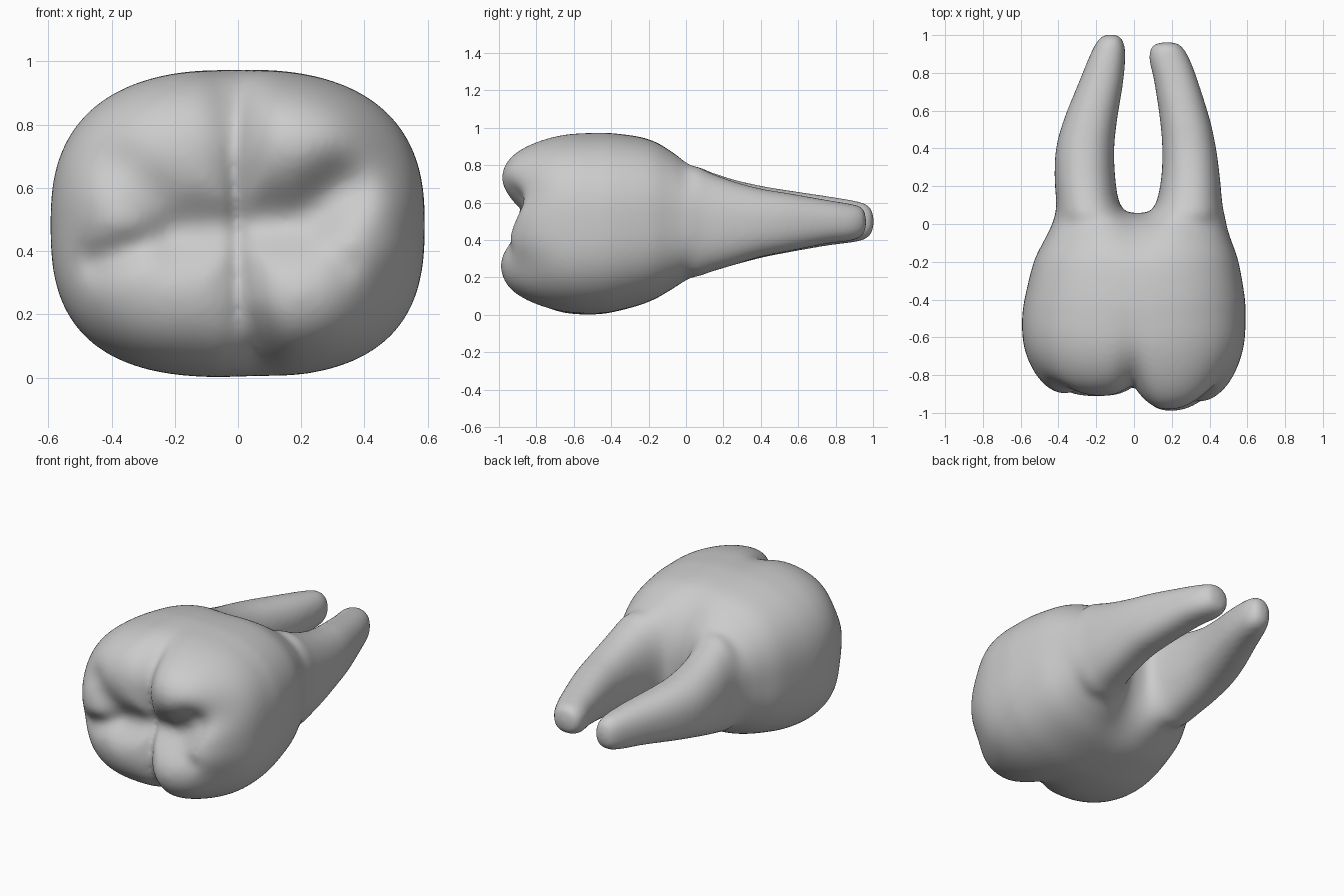
import bpy, bmesh, math
from mathutils import Vector

if "Cube" in bpy.data.objects:
    bpy.data.objects.remove(bpy.data.objects["Cube"])

SIDES = 128
MID_Z = 0.485


def section(xl, xr, zb, zt, power, pinch=0.0):
    """Superellipse cross-section as (x, z) points; pinch narrows its waist."""
    pts, mid = [], (zb + zt) / 2
    for i in range(SIDES):
        a = 2 * math.pi * i / SIDES
        c, s = math.cos(a), math.sin(a)
        p = power + 0.2 * (s < 0)
        x = (xl + xr) / 2 + math.copysign(abs(c) ** (2 / p), c) * (xr - xl) / 2
        v = math.copysign(abs(s) ** (2 / p), s) * (zt - zb) / 2
        pts.append((x, mid + v * (1 - pinch * math.exp(-((x - 0.025) / 0.12) ** 2))))
    return pts


def smooth_stations(rows, steps=6):
    """Catmull-Rom interpolation of loft stations."""
    out = []
    for i in range(len(rows) - 1):
        p = [rows[max(i - 1, 0)], rows[i], rows[i + 1], rows[min(i + 2, len(rows) - 1)]]
        for k in range(steps):
            t = k / steps
            out.append([0.5 * (2 * b + (c - a) * t + (2 * a - 5 * b + 4 * c - d) * t * t
                               + (3 * b - a - 3 * c + d) * t ** 3) for a, b, c, d in zip(*p)])
    return out + [rows[-1]]


def skin(bm, rings):
    """Closed tube through rings of 3D points."""
    vr = [[bm.verts.new(p) for p in r] for r in rings]
    for a, b in zip(vr, vr[1:]):
        for i in range(SIDES):
            j = (i + 1) % SIDES
            bm.faces.new((a[i], a[j], b[j], b[i]))
    bm.faces.new(vr[0])
    bm.faces.new(vr[-1][::-1])


def loft(rows, power):
    return [[(x, r[0], z) for x, z in section(*r[1:5], power, *r[5:])] for r in smooth_stations(rows)]


def line_dist(x, z, line):
    p, best = Vector((x, z)), 9
    for a, b in zip(line, line[1:]):
        a, b = Vector(a), Vector(b)
        t = max(0, min(1, (p - a).dot(b - a) / (b - a).length_squared))
        best = min(best, (p - a - t * (b - a)).length)
    return best


# chewing surface: cusps (x, z, height, width) and grooves (path, depth, width)
CUSPS = [(0.23, 0.8, 0.125, 0.23), (0.22, 0.2, 0.122, 0.22), (-0.28, 0.8, 0.045, 0.24),
         (-0.28, 0.2, 0.045, 0.22), (0.45, 0.46, 0.075, 0.16), (-0.43, 0.54, 0.045, 0.15)]
CROSS = [(0, 0.95), (-0.01, 0.7), (0, 0.4), (0.01, 0.2), (0.06, 0)]
GROOVES = [([(-0.2, 0.46), (0, 0.48), (0.2, 0.5), (0.32, 0.6)], 0.07, 0.1),
           ([(-0.45, 0.37), (-0.2, 0.46)], 0.045, 0.06),
           (CROSS, 0.045, 0.07),
           ([(-0.38, 0.66), (-0.2, 0.5)], 0.04, 0.09),
           ([(0.2, 0.49), (0.34, 0.36)], 0.015, 0.05)]


def relief(x, z):
    h = sum(a * math.exp(-(math.hypot(x - cx, z - cz) / w) ** 2.6) for cx, cz, a, w in CUSPS)
    g = sum((d * math.exp(-(line_dist(x, z, p) / w) ** 2)) ** 3 for p, d, w in GROOVES)
    return h - g ** (1 / 3) - 0.025 * math.exp(-(line_dist(x, z, CROSS) / 0.025) ** 2)


def side_furrow(p):
    """Shallow furrows running down the two broad sides of the crown."""
    x, y, z = p
    up = z > MID_Z
    cx, w = (-0.02, 0.07) if up else (0.06, 0.07)
    f = 0.03 * math.exp(-((x - cx) / w) ** 2 - ((y + 0.85) / 0.25) ** 2)
    f *= min(1, abs(z - MID_Z) / 0.3)
    return (x, y, z - f if up else z + f)


bm = bmesh.new()

# crown: relief-carved dome, then the flank tapering and pinching into two roots
rim = section(-0.594, 0.591, 0.0, 0.975, 2.55)
rings = []
for k in range(1, 70):
    t = k / 70 * math.pi / 2
    s = math.sin(t) ** (2 / 3)
    s = s if k > 12 else k / 12 * math.sin(12 / 70 * math.pi / 2) ** (2 / 3)
    ring = []
    for rx, rz in rim:
        x, z = rx * s, MID_Z + (rz - MID_Z) * s
        y = -0.5 - 0.39 * (1 - s ** 3.3) ** (1 / 2.8) - relief(x, z) * (1 - s ** 9)
        ring.append((x, y, z))
    rings.append(ring)
rings += loft([(-0.5, -0.594, 0.591, 0.0, 0.975, 0), (-0.4, -0.58, 0.588, 0.012, 0.973, 0),
               (-0.2, -0.53, 0.553, 0.066, 0.943, 0.01), (-0.08, -0.472, 0.512, 0.122, 0.89, 0.08),
               (0.0, -0.432, 0.487, 0.165, 0.838, 0.25), (0.045, -0.415, 0.477, 0.195, 0.805, 0.55),
               (0.058, -0.3, 0.36, 0.29, 0.71, 0.75)], 2.5)
skin(bm, [[side_furrow(p) for p in r] for r in rings])

# left root
skin(bm, loft([(-0.2, -0.32, -0.12, 0.38, 0.62), (-0.05, -0.37, -0.06, 0.26, 0.74),
               (0.04, -0.41, -0.04, 0.2, 0.8),
               (0.12, -0.412, -0.08, 0.225, 0.77), (0.25, -0.42, -0.1, 0.265, 0.725),
               (0.4, -0.412, -0.105, 0.305, 0.69), (0.55, -0.372, -0.09, 0.335, 0.665),
               (0.75, -0.292, -0.058, 0.37, 0.635), (0.9, -0.23, -0.046, 0.39, 0.61),
               (0.965, -0.195, -0.058, 0.41, 0.59), (0.995, -0.165, -0.08, 0.445, 0.555),
               (1.003, -0.13, -0.11, 0.49, 0.51)], 2.2))

# right root
skin(bm, loft([(-0.2, 0.15, 0.35, 0.38, 0.62), (-0.05, 0.1, 0.42, 0.26, 0.74),
               (0.04, 0.08, 0.472, 0.2, 0.8),
               (0.12, 0.12, 0.466, 0.225, 0.765), (0.25, 0.145, 0.454, 0.265, 0.715),
               (0.4, 0.15, 0.434, 0.31, 0.675), (0.55, 0.138, 0.402, 0.34, 0.65),
               (0.75, 0.108, 0.34, 0.38, 0.615), (0.87, 0.082, 0.295, 0.395, 0.595),
               (0.93, 0.09, 0.26, 0.415, 0.58), (0.955, 0.12, 0.23, 0.445, 0.55),
               (0.963, 0.165, 0.185, 0.49, 0.5)], 2.2))

bmesh.ops.recalc_face_normals(bm, faces=bm.faces[:])
mesh = bpy.data.meshes.new("molar_tooth")
bm.to_mesh(mesh)
bm.free()
tooth = bpy.data.objects.new("molar_tooth", mesh)
bpy.context.collection.objects.link(tooth)
bpy.context.view_layer.objects.active = tooth
tooth.select_set(True)

# fuse crown and roots into one smooth skin
fuse = tooth.modifiers.new("fuse", 'REMESH')
fuse.mode = 'VOXEL'
fuse.voxel_size = 0.013
fuse.use_smooth_shade = True
bpy.ops.object.modifier_apply(modifier="fuse")
blend = tooth.modifiers.new("blend", 'SMOOTH')
blend.factor = 0.5
blend.iterations = 10

# extra softening where the roots leave the crown and around the crown's widest girth
soft = tooth.vertex_groups.new(name="soft_zones")
for v in tooth.data.vertices:
    w = math.exp(-((v.co.y - 0.04) / 0.13) ** 2) + math.exp(-((v.co.y + 0.5) / 0.12) ** 2)
    if w > 0.02:
        soft.add([v.index], min(w, 1), 'REPLACE')
soften = tooth.modifiers.new("soften", 'SMOOTH')
soften.factor = 0.6
soften.iterations = 45
soften.vertex_group = "soft_zones"
